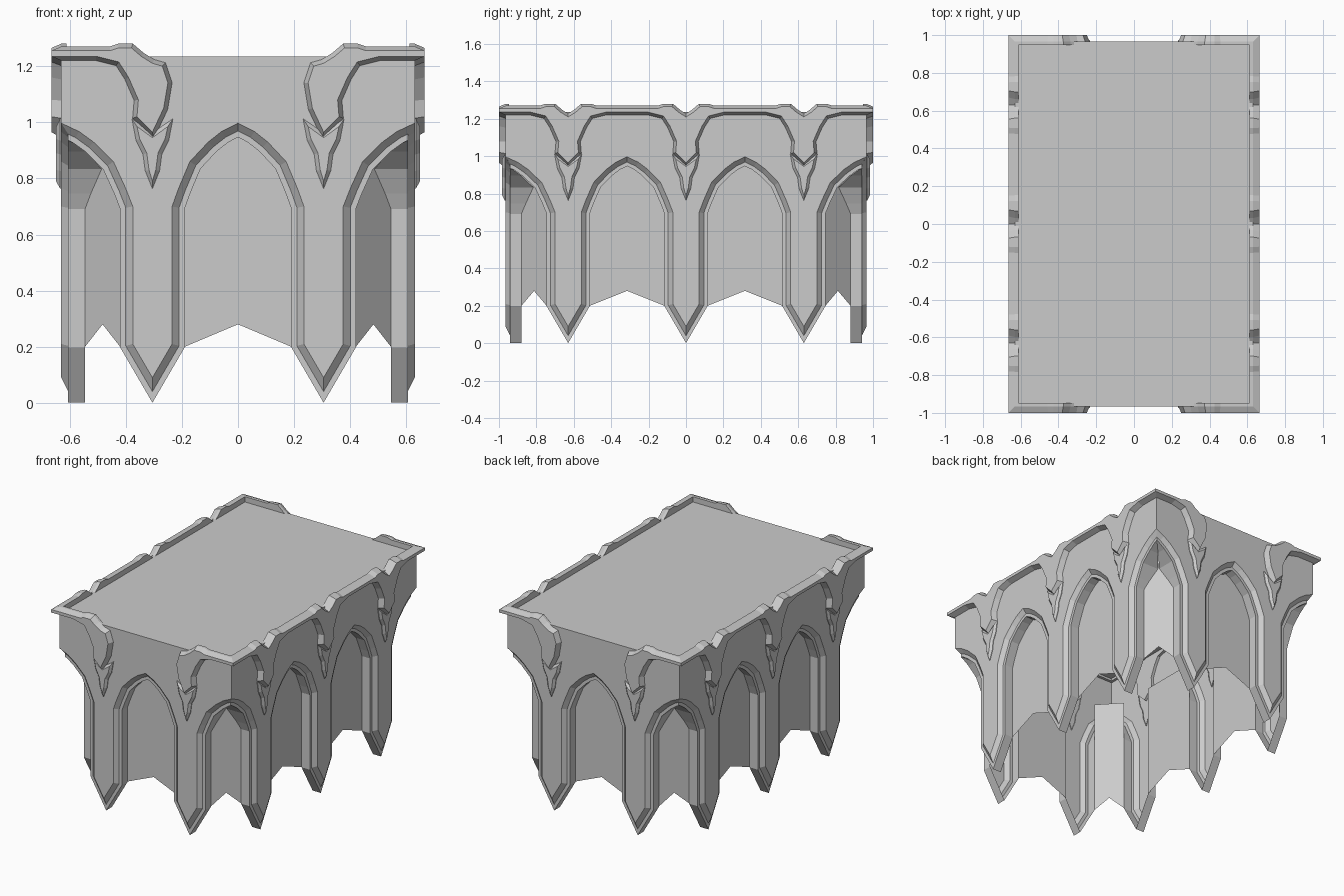
import bpy
import math
from mathutils import Vector, Matrix

cube = bpy.data.objects.get("Cube")
if cube:
    bpy.data.objects.remove(cube)

HX, HY = 0.63, 0.965          # half size of the wall block
TOP = 1.235                   # floor level of the deck
PANEL = 0.085                 # depth of the recessed panels
PILLAR_W, REVEAL_W = 0.07, 0.115

stone = bpy.data.materials.new("grey_stone")
stone.use_nodes = True
COLOR = (0.6, 0.6, 0.6, 1)
stone.diffuse_color = COLOR
stone.node_tree.nodes["Principled BSDF"].inputs["Base Color"].default_value = COLOR


def make(name, verts, faces):
    mesh = bpy.data.meshes.new(name)
    mesh.from_pydata(verts, [], faces)
    mesh.materials.append(stone)
    obj = bpy.data.objects.new(name, mesh)
    bpy.context.collection.objects.link(obj)
    return obj


def ccw(poly):
    area = sum(a[0] * b[1] - b[0] * a[1] for a, b in zip(poly, poly[1:] + poly[:1]))
    return poly if area > 0 else poly[::-1]


def grow(poly, half, off, depth, zmax):
    """Offset an outline; points on a building corner stay on its mitre."""
    pts = [Vector(p) for p in poly]
    out = []
    for i, p in enumerate(pts):
        prev, nxt = pts[i - 1], pts[(i + 1) % len(pts)]
        e1, e2 = (p - prev).normalized(), (nxt - p).normalized()
        n1, n2 = Vector((e1.y, -e1.x)), Vector((e2.y, -e2.x))
        if abs(p.x) > half - 1e-4:
            e, n = (e1, n1) if abs(e1.x) > abs(e2.x) else (e2, n2)
            q = p + n * off
            q += e * ((math.copysign(half + depth, p.x) - q.x) / e.x)
        else:
            q = p + (n1 + n2) * (off / max(0.3, 1 + n1.dot(n2)))
        out.append((q.x, min(q.y, zmax)))
    return out


def relief(name, side, poly, rings, back, zmax=2, closed=False):
    """Loft an outline through (offset, depth) rings on one side of the block."""
    half, dist = (HX, HY) if side % 2 == 0 else (HY, HX)
    poly = ccw(poly)
    n = len(poly)
    turn = Matrix.Rotation(side * math.pi / 2, 3, 'Z')
    loops = [[(u, z, d) for u, z in grow(poly, half, o, d, zmax)] for o, d in rings]
    loops.append([(u, z, back(u)) for u, z, d in loops[-1]])
    verts = [turn @ Vector((u, -(dist + d), z)) for loop in loops for u, z, d in loop]
    faces = [tuple(range(n))]
    for i in range(n):
        j = (i + 1) % n
        at_corner = all(abs(poly[k][0]) > half - 1e-4 for k in (i, j))
        at_top = all(poly[k][1] > zmax - 1e-4 for k in (i, j))
        if at_corner or at_top:
            continue
        for r in range(len(loops) - 1):
            a, b = r * n, (r + 1) * n
            faces.append((a + j, a + i, b + i, b + j))
    if closed:
        faces.append(tuple(reversed(range(len(verts) - n, len(verts)))))
    return make(name, verts, faces)


def panel(name, a, b):
    """Upright recessed panel with a peaked hem between two plan points."""
    m = (Vector(a) + Vector(b)) / 2
    verts = [(*a, 0.2), (*m, 0.28), (*b, 0.2), (*b, 0.95), (*a, 0.95)]
    make(name, verts, [(0, 1, 2, 3, 4)])


# Half of the pointed arch: fraction of half width, height
ARCH = [(0, 0.997), (0.25, 0.967), (0.45, 0.93), (0.73, 0.86), (0.9, 0.765), (1, 0.7)]


def arcade_outline(pillars, half):
    mids = [(a + b) / 2 for a, b in zip(pillars, pillars[1:])]
    centres = [-half] + mids + [half]
    pts = []
    for p, c0, c1 in zip(pillars, centres, centres[1:]):
        left, right = p - PILLAR_W, p + PILLAR_W
        pts += [(c0 + f * (left - c0), z) for f, z in ARCH]
        pts += [(left, 0.21), (p, 0.09), (right, 0.21)]
        pts += [(c1 + f * (right - c1), z) for f, z in ARCH[:0:-1]]
    return pts + [(half, ARCH[0][1]), (half, TOP), (-half, TOP)]


# Cornice bracket and rim notch, as half profiles beside a pillar
BRACKET = [(0.2, 1.235), (0.12, 1.215), (0.085, 1.16), (0.05, 1.08), (0.055, 1.02), (0, 0.965)]
NOTCH = [(0.15, 1.255), (0.12, 1.265), (0.075, 1.265), (0.04, 1.235), (0, 1.21)]


def cornice_outline(pillars, half):
    low, high = [(-half, 1.235)], [(-half, 1.255)]
    for p in pillars:
        low += [(p - u, z) for u, z in BRACKET] + [(p + u, z) for u, z in BRACKET[-2::-1]]
        high += [(p - u, z) for u, z in NOTCH] + [(p + u, z) for u, z in NOTCH[-2::-1]]
    return low + [(half, 1.235), (half, 1.255)] + high[::-1]


# Broken inner edge of the end cornices
JAGGED = [(-0.035, 1.2), (-0.055, 1.14), (-0.04, 1.05)]
DROP = [(0, 0.945), (0.055, 0.985), (0.045, 0.94), (0.02, 0.89), (0.012, 0.83), (0, 0.79)]

SIDES = ["front", "right", "back", "left"]
CORNICE_RINGS = [(0, 0.035), (0.015, 0)]
for k, side in enumerate(SIDES):
    end = k % 2 == 0
    half, dist = (HX, HY) if end else (HY, HX)
    pillars = [-0.305, 0.305] if end else [-0.63, 0, 0.63]
    u0 = pillars[-1] + REVEAL_W
    # diagonal niche plane at the building corners
    reach = dist - ((0.63 if end else 0.305) + REVEAL_W)
    slope = (reach - PANEL) / (half - PANEL - u0)

    def back(u):
        depth = PANEL + max(0, abs(u) - u0) * slope
        return -min(depth, half - abs(u))

    # Pillars, arches and wall above
    relief(side + "_arcade", k, arcade_outline(pillars, half),
           [(0, 0), (0.025, -0.025), (0.045, -0.025)], back, TOP)

    # Recessed panels behind the arches
    turn = Matrix.Rotation(k * math.pi / 2, 2)
    for i, (p, q) in enumerate(zip(pillars, pillars[1:])):
        a, b = [turn @ Vector((u, PANEL - dist)) for u in (p + REVEAL_W, q - REVEAL_W)]
        panel(f"{side}_arch_panel_{i + 1}", a, b)

    # Overhanging cornice with brackets
    if end:
        p = pillars[-1]
        piece = [(p + u, z) for u, z in BRACKET[::-1]] + [(half, 1.235), (half, 1.255)]
        piece += [(p + u, z) for u, z in NOTCH + JAGGED]
        outlines = [piece, [(-u, z) for u, z in piece]]
    else:
        outlines = [cornice_outline(pillars, half)]
    for i, outline in enumerate(outlines):
        relief(f"{side}_cornice_{i + 1}", k, outline, CORNICE_RINGS,
               lambda u: -0.018, closed=True)

    # Pointed drops below the brackets
    for i, p in enumerate(pillars):
        drop = [(p + u, z) for u, z in DROP] + [(p - u, z) for u, z in DROP[-2:0:-1]]
        relief(f"{side}_drop_{i + 1}", k, drop, [(0, 0.018), (0.014, 0.004)],
               lambda u: -0.005)

# Diagonal niche panels at the four corners
for sx in (-1, 1):
    for sy in (-1, 1):
        a = (sx * (0.305 + REVEAL_W), sy * (HY - PANEL))
        b = (sx * (HX - PANEL), sy * (0.63 + REVEAL_W))
        if sx * sy > 0:
            a, b = b, a
        panel(f"niche_{'back' if sy > 0 else 'front'}_{'left' if sx > 0 else 'right'}", a, b)

# Deck on top
make("deck", [(-HX, -HY, TOP), (HX, -HY, TOP), (HX, HY, TOP), (-HX, HY, TOP)], [(0, 1, 2, 3)])
